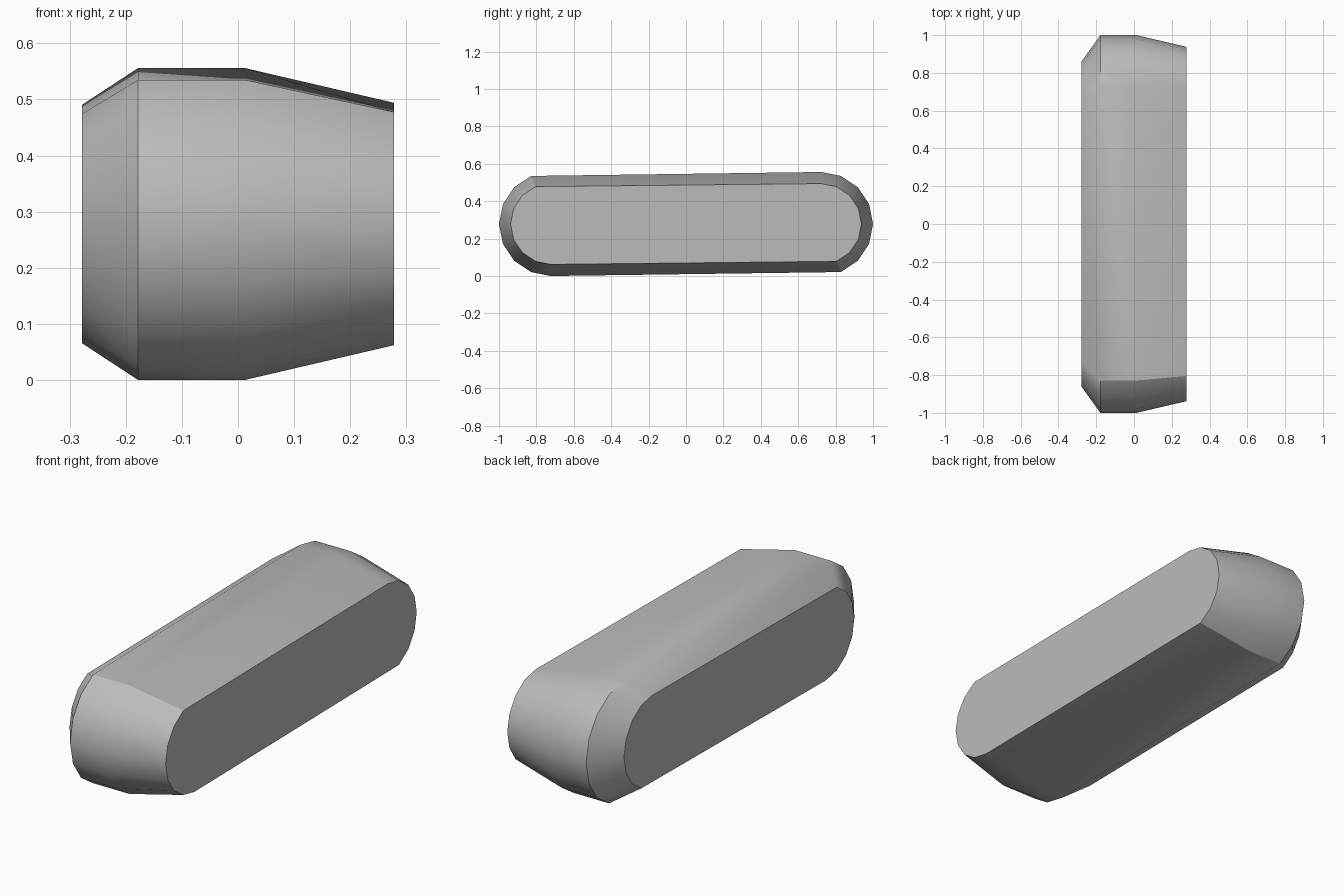
import bpy
import bmesh
from math import cos, sin, pi

cube = bpy.data.objects.get("Cube")
if cube:
    bpy.data.objects.remove(cube, do_unlink=True)

SIDES = 16
MID_Z = 0.278
# Cross-sections along x: position, end radius, distance of end centre from the middle
SECTIONS = [(-0.278, 0.2125, 0.648), (-0.178, 0.278, 0.722),
            (0.012, 0.278, 0.722), (0.278, 0.216, 0.722)]
# Corners where a long flat side starts and ends (sharp one last)
FLATS = [(4, 5), (12, 13)]

grey = bpy.data.materials.new("plain_grey")
grey.use_nodes = True
colour = (0.5, 0.5, 0.5, 1.0)
grey.diffuse_color = colour
grey.node_tree.nodes["Principled BSDF"].inputs["Base Color"].default_value = colour


def add_ring(bm, x, radius, reach):
    """Sixteen-sided circle pulled apart lengthwise into a rounded bar."""
    ring = []
    for k in range(SIDES):
        angle = 2 * pi * k / SIDES
        shift = -reach if 5 <= k <= 12 else reach
        ring.append(bm.verts.new((x, shift + radius * cos(angle),
                                  MID_Z + radius * sin(angle))))
    return ring


# Tapered capsule body
bm = bmesh.new()
rings = [add_ring(bm, *section) for section in SECTIONS]
for a, b in zip(rings, rings[1:]):
    for k in range(SIDES):
        n = (k + 1) % SIDES
        bm.faces.new((a[k], a[n], b[n], b[k]))
caps = [bm.faces.new(rings[0]), bm.faces.new(rings[-1])]
bmesh.ops.recalc_face_normals(bm, faces=bm.faces[:])
for face in bm.faces:
    face.smooth = True

# Sharp rims around both caps
for cap in caps:
    for edge in cap.edges:
        edge.smooth = False
# Sharp shoulder of the bevel, only around the rounded ends
for k in range(SIDES):
    n = (k + 1) % SIDES
    if (k, n) not in FLATS:
        bm.edges.get((rings[1][k], rings[1][n])).smooth = False
# Sharp crease where each long flat side meets its rounded end
for _, k in FLATS:
    for a, b in zip(rings[1:], rings[2:]):
        bm.edges.get((a[k], b[k])).smooth = False

mesh = bpy.data.meshes.new("capsule_body")
bm.to_mesh(mesh)
bm.free()
mesh.materials.append(grey)
body = bpy.data.objects.new("capsule_body", mesh)
bpy.context.collection.objects.link(body)
